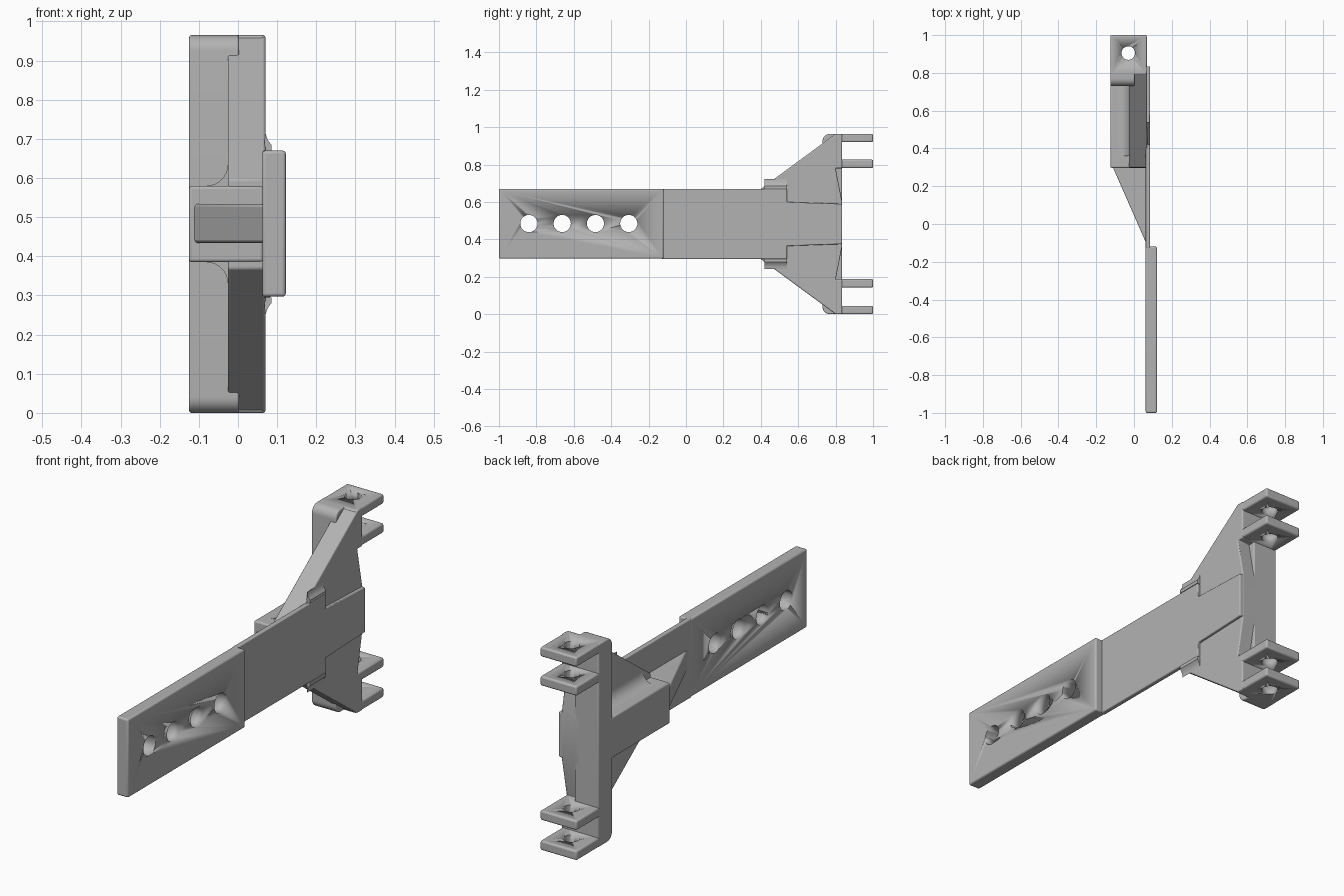
import bpy, bmesh, math
from mathutils import Vector

cube = bpy.data.objects.get("Cube")
if cube:
    bpy.data.objects.remove(cube, do_unlink=True)

steel = bpy.data.materials.new("plain grey")
steel.use_nodes = True
GREY = (0.45, 0.45, 0.45, 1)
steel.diffuse_color = GREY
steel.node_tree.nodes["Principled BSDF"].inputs["Base Color"].default_value = GREY

MID = 0.4825  # height of the mirror plane
TOP = 2 * MID


def prism(name, pts, axis, lo, hi, bevel=0.008):
    """Extrude a 2D outline along an axis: x takes (y, z), y takes (x, z), z takes (x, y)."""
    bm = bmesh.new()
    place = {"x": lambda a, b: (lo, a, b), "y": lambda a, b: (a, lo, b),
             "z": lambda a, b: (a, b, lo)}[axis]
    face = bm.faces.new([bm.verts.new(place(a, b)) for a, b in pts])
    out = bmesh.ops.extrude_face_region(bm, geom=[face])
    step = Vector([(hi - lo) if axis == c else 0 for c in "xyz"])
    bmesh.ops.translate(bm, vec=step, verts=[v for v in out["geom"] if isinstance(v, bmesh.types.BMVert)])
    bmesh.ops.recalc_face_normals(bm, faces=bm.faces)
    mesh = bpy.data.meshes.new(name)
    bm.to_mesh(mesh)
    bm.free()
    mesh.materials.append(steel)
    ob = bpy.data.objects.new(name, mesh)
    bpy.context.collection.objects.link(ob)
    if bevel:
        mod = ob.modifiers.new("soft edges", "BEVEL")
        mod.width, mod.segments, mod.limit_method = bevel, 3, "ANGLE"
    bpy.ops.object.select_all(action="DESELECT")
    ob.select_set(True)
    bpy.context.view_layer.objects.active = ob
    bpy.ops.object.shade_smooth_by_angle(angle=math.radians(35))
    return ob


def rect(a0, a1, b0, b1):
    return [(a0, b0), (a1, b0), (a1, b1), (a0, b1)]


def arc(a, b, r, start, end, n=8):
    angles = [math.radians(start + (end - start) * i / n) for i in range(n + 1)]
    return [(a + r * math.cos(t), b + r * math.sin(t)) for t in angles]


def mirrored(upper):
    """Close an upper-half outline with its reflection below the middle."""
    return upper + [(a, TOP - b) for a, b in reversed(upper)]


def drill(ob, cutter):
    cutter.hide_render = True
    cutter.hide_set(True)
    mod = ob.modifiers.new("hole", "BOOLEAN")
    mod.operation, mod.object, mod.solver = "DIFFERENCE", cutter, "EXACT"


# Thick arm with four bolt holes
arm = prism("arm_plate", rect(-1, -0.12, 0.297, 0.67), "x", 0.062, 0.122)
for i, y in enumerate((-0.84, -0.662, -0.484, -0.306)):
    drill(arm, prism(f"bolt_cutter_{i}", arc(y, 0.485, 0.046, 0, 348.75, 31), "x", 0, 0.2, 0))

# Thin continuation of the arm, narrowing over the head
prism("arm_tongue", mirrored([(-0.13, 0.67), (0.54, 0.67), (0.54, 0.6), (0.835, 0.59)]),
      "x", 0.062, 0.085, 0.005)

# Triangular side web with relieved back edge
prism("side_web", mirrored([(0.3, 0.597), (0.8, TOP), (0.835, TOP), (0.835, 0.78),
                            (0.8, 0.78), (0.835, 0.6)]), "x", -0.026, 0.07, 0.006)

# Upright back flange with rounded front corners
prism("back_flange", mirrored(arc(0.77, TOP - 0.04, 0.04, 180, 90) + [(0.835, TOP)]),
      "x", -0.125, 0.003, 0.006)

# Central block and its tapering rib
prism("centre_block", rect(-0.125, 0.066, 0.385, 0.58), "y", 0.297, 0.8)
prism("tapered_rib", [(0.066, -0.105), (0.066, 0.33), (-0.125, 0.33)], "z", 0.434, 0.534, 0.008)

# Concave fillets where the block meets the web, above and below
curve = arc(-0.081, 0.635, 0.055, -90, 0) + [(-0.01, 0.635), (-0.01, 0.57), (-0.081, 0.57)]
for side, pts in (("upper", curve), ("lower", [(a, TOP - b) for a, b in curve])):
    prism(f"{side}_block_fillet", pts, "y", 0.36, 0.78, 0)

# Concave fillets where the arm edge flares into the web
flare = arc(0.122, 0.722, 0.052, 180, 270) + [(0.066, 0.67)]
for side, pts in (("upper", flare), ("lower", [(a, TOP - b) for a, b in flare])):
    prism(f"{side}_arm_flare", [(min(a, 0.085), b) for a, b in pts], "y", 0.42, 0.54, 0)

# Two pairs of pierced lugs
for name, z in (("top_outer", 0.92), ("top_inner", 0.782), ("bottom_inner", 0.143), ("bottom_outer", 0)):
    lug = prism(f"{name}_lug", rect(-0.125, 0.068, 0.79, 1), "z", z, z + 0.045)
    drill(lug, prism(f"{name}_pin_cutter", arc(-0.03, 0.905, 0.036, 0, 348.75, 31),
                     "z", z - 0.05, z + 0.1, 0))
